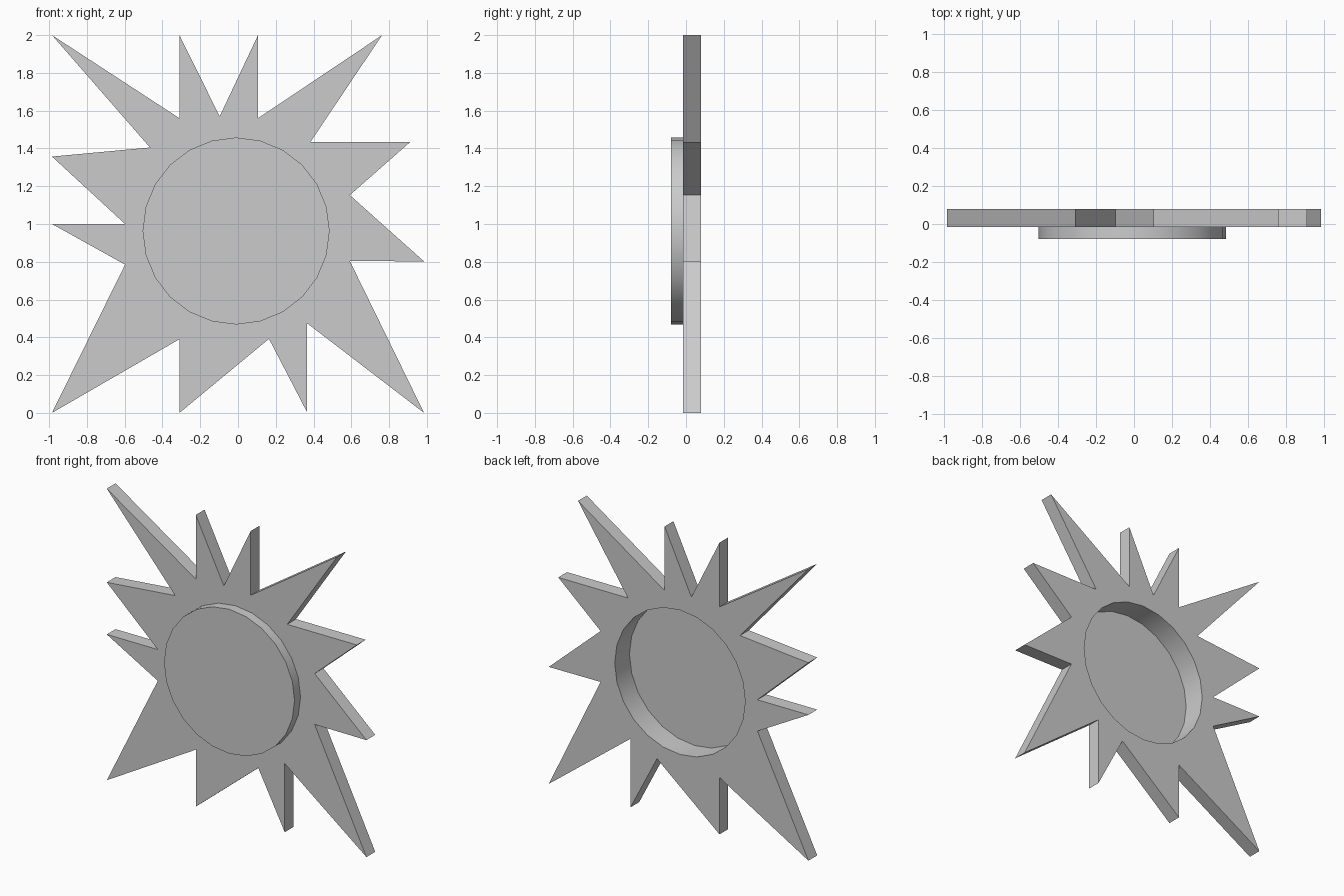
import bpy, bmesh, math

if "Cube" in bpy.data.objects:
    bpy.data.objects.remove(bpy.data.objects["Cube"])

# Layout: plate between FRONT and BACK, thin-skinned dish pushed out to CAP
FRONT, BACK, CAP = -0.015, 0.08, -0.08
CX, CZ, RADIUS, SIDES = -0.01, 0.963, 0.495, 24

# Star outline (x, z): tips and valleys, clockwise from upper left
STAR = [(-.985, 2), (-.31, 1.56), (-.31, 2), (-.097, 1.57), (.106, 2), (.106, 1.56),
        (.763, 2), (.384, 1.435), (.913, 1.435), (.592, 1.153), (.985, .802), (.592, .804),
        (.985, 0), (.365, .475), (.365, .005), (.164, .392), (-.31, 0), (-.31, .39),
        (-.985, 0), (-.598, .785), (-.985, 1.0), (-.598, 1.0), (-.985, 1.357), (-.466, 1.405)]
CIRCLE = [(CX + RADIUS * math.sin(2 * math.pi * i / SIDES),
           CZ + RADIUS * math.cos(2 * math.pi * i / SIDES)) for i in range(SIDES)]


def loop(bm, points, y):
    """Closed loop of edges in the xz plane."""
    verts = [bm.verts.new((x, y, z)) for x, z in points]
    edges = [bm.edges.new((v, verts[(i + 1) % len(verts)])) for i, v in enumerate(verts)]
    return verts, edges


def finish(bm, name):
    mesh = bpy.data.meshes.new(name)
    bm.to_mesh(mesh)
    bm.free()
    obj = bpy.data.objects.new(name, mesh)
    bpy.context.collection.objects.link(obj)
    bpy.ops.object.select_all(action='DESELECT')
    obj.select_set(True)
    bpy.context.view_layer.objects.active = obj
    bpy.ops.object.shade_smooth_by_angle(angle=math.radians(30))
    return obj


# Star plate with a round hole
bm = bmesh.new()
edges = loop(bm, STAR, FRONT)[1] + loop(bm, CIRCLE, FRONT)[1]
bmesh.ops.triangle_fill(bm, edges=edges, use_beauty=True, normal=(0, -1, 0))
ext = bmesh.ops.extrude_face_region(bm, geom=bm.faces[:], use_keep_orig=True)
moved = [g for g in ext["geom"] if isinstance(g, bmesh.types.BMVert)]
bmesh.ops.translate(bm, verts=moved, vec=(0, BACK - FRONT, 0))
bmesh.ops.recalc_face_normals(bm, faces=bm.faces[:])
finish(bm, "star_plate")

# Round dish: raised disc at the front, hollow from the back
bm = bmesh.new()
cap = loop(bm, CIRCLE, CAP)[0]
rim = loop(bm, CIRCLE, FRONT)[0]
bm.faces.new(cap[::-1])
for i in range(SIDES):
    j = (i + 1) % SIDES
    bm.faces.new((cap[i], cap[j], rim[j], rim[i]))
bmesh.ops.recalc_face_normals(bm, faces=bm.faces[:])
if next(f for f in bm.faces if len(f.verts) == SIDES).normal.y > 0:
    bmesh.ops.reverse_faces(bm, faces=bm.faces[:])
finish(bm, "round_dish")
